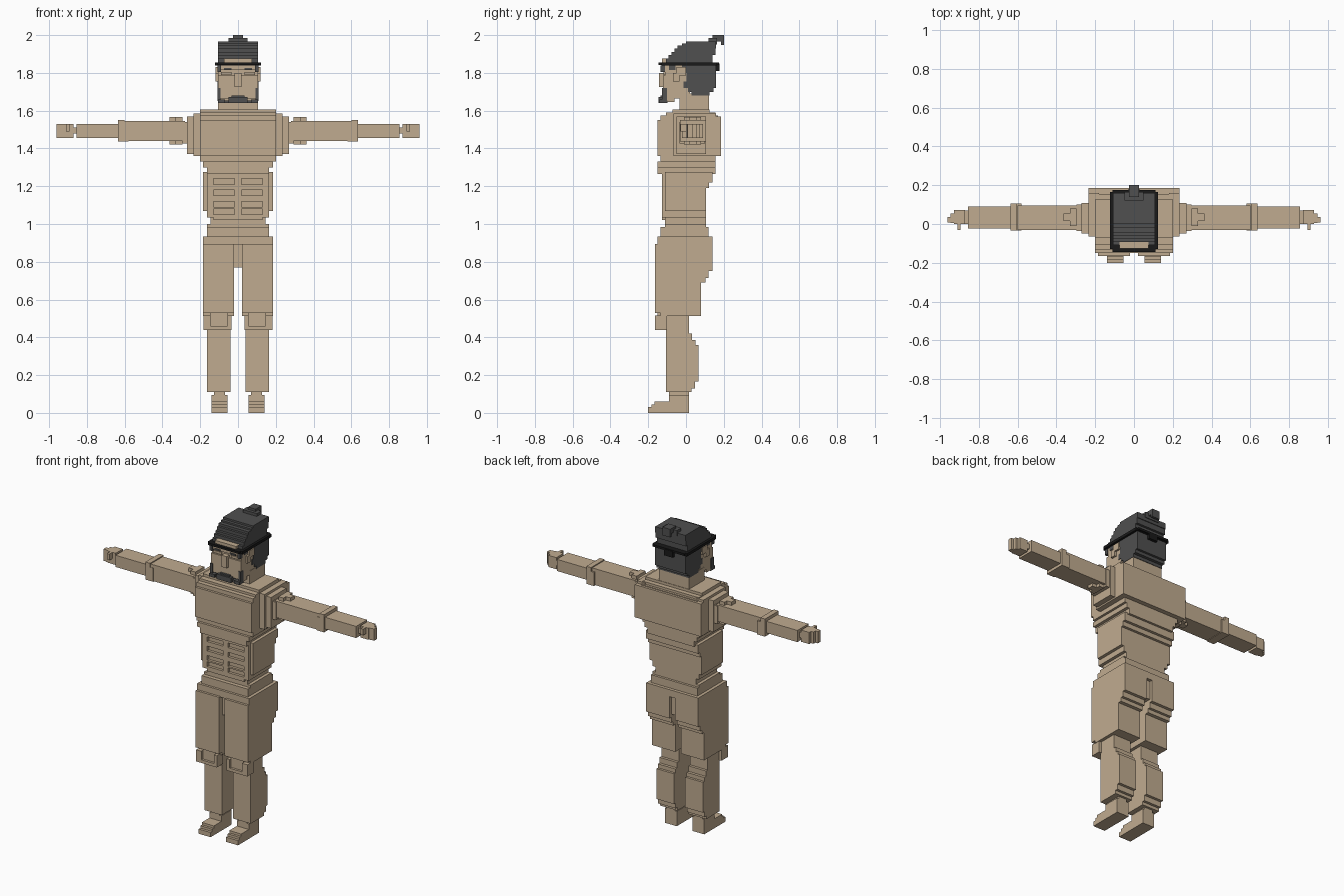
import bpy, bmesh

cube = bpy.data.objects.get("Cube")
if cube:
    bpy.data.objects.remove(cube, do_unlink=True)


def material(name, r, g, b):
    m = bpy.data.materials.new(name)
    m.use_nodes = True
    m.diffuse_color = (r, g, b, 1)
    m.node_tree.nodes["Principled BSDF"].inputs["Base Color"].default_value = (r, g, b, 1)
    return m


SKIN = material("tan_skin", 0.53, 0.41, 0.28)
HAIR = material("dark_grey_hair", 0.08, 0.08, 0.08)
BLACK = material("black_band", 0.01, 0.01, 0.01)


def part(name, mat, boxes, sides=(1,)):
    """One object from boxes (x0, x1, y0, y1, z0, z1); one copy per side."""
    for s in sides:
        bm = bmesh.new()
        for x0, x1, y0, y1, z0, z1 in boxes:
            verts = bmesh.ops.create_cube(bm, size=1)["verts"]
            for v in verts:
                v.co.x = s * (x1 if v.co.x > 0 else x0)
                v.co.y = y1 if v.co.y > 0 else y0
                v.co.z = z1 if v.co.z > 0 else z0
        bmesh.ops.recalc_face_normals(bm, faces=bm.faces)
        label = name if len(sides) == 1 else ("left_" if s > 0 else "right_") + name
        mesh = bpy.data.meshes.new(label)
        bm.to_mesh(mesh)
        bm.free()
        mesh.materials.append(mat)
        bpy.context.collection.objects.link(bpy.data.objects.new(label, mesh))


def layers(rows):
    """Centred stack of slabs: (half width, y0, y1, z0, z1)."""
    return [(-w, w, a, b, c, d) for w, a, b, c, d in rows]


BOTH = (1, -1)

# Feet and ankles
part("foot", SKIN, [
    (0.055, 0.14, -0.20, 0.015, 0, 0.03),
    (0.055, 0.14, -0.183, 0.015, 0.03, 0.045),
    (0.055, 0.14, -0.167, 0.015, 0.045, 0.06),
    (0.055, 0.14, -0.09, 0.015, 0.06, 0.095),
    (0.068, 0.128, -0.09, 0.015, 0.095, 0.112)], BOTH)

# Lower legs with a stepped calf
part("shin", SKIN, [(0.04, 0.165, -0.107, y, a, b) for y, a, b in (
    (0.03, 0.11, 0.13), (0.047, 0.13, 0.165), (0.065, 0.165, 0.36),
    (0.05, 0.36, 0.385), (0.032, 0.385, 0.42), (0.015, 0.42, 0.52))], BOTH)
part("knee_pad", SKIN, [
    (0.035, 0.182, -0.135, -0.10, 0.44, 0.53),
    (0.035, 0.182, -0.165, -0.13, 0.44, 0.46),
    (0.035, 0.055, -0.165, -0.13, 0.46, 0.515),
    (0.145, 0.182, -0.165, -0.13, 0.46, 0.515),
    (0.055, 0.145, -0.15, -0.13, 0.46, 0.53)], BOTH)

# Upper legs
part("thigh", SKIN, [(0.02, 0.185, f, y, a, b) for f, y, a, b in (
    (-0.135, 0.08, 0.512, 0.53), (-0.165, 0.08, 0.53, 0.69),
    (-0.165, 0.103, 0.69, 0.715), (-0.165, 0.12, 0.715, 0.75),
    (-0.165, 0.14, 0.75, 0.895))], BOTH)

# Hips
part("pelvis", SKIN, layers([
    (0.022, -0.13, 0.12, 0.77, 0.90),
    (0.185, -0.15, 0.14, 0.89, 0.935),
    (0.165, -0.135, 0.12, 0.935, 0.985),
    (0.165, -0.11, 0.105, 0.985, 1.0)]))

# Waist and ribs, widening upward
part("abdomen", SKIN, layers([
    (0.145, -0.11, 0.105, 1.0, 1.035),
    (0.165, -0.11, 0.105, 1.035, 1.07),
    (0.185, -0.11, 0.105, 1.07, 1.19),
    (0.185, -0.11, 0.122, 1.19, 1.22),
    (0.185, -0.11, 0.14, 1.22, 1.275)]))

# Stomach relief: columns with bars between the grooves
groove_z = (1.05, 1.09, 1.15, 1.21)
edges = [1.02] + [z + d for z in groove_z for d in (0, 0.03)] + [1.275]
bars = [(-0.13, 0.13, -0.127, -0.105, edges[i], edges[i + 1])
        for i in range(0, len(edges), 2)]
part("stomach_muscles", SKIN, bars + [
    (-0.018, 0.018, -0.127, -0.105, 1.02, 1.275),
    (0.13, 0.165, -0.127, -0.105, 1.035, 1.275),
    (-0.165, -0.13, -0.127, -0.105, 1.035, 1.275)])

# Chest and upper back
part("chest", SKIN, layers([
    (0.165, -0.15, 0.155, 1.265, 1.30),
    (0.185, -0.15, 0.155, 1.30, 1.33),
    (0.20, -0.135, 0.155, 1.33, 1.36),
    (0.20, -0.15, 0.17, 1.36, 1.55),
    (0.20, -0.135, 0.17, 1.55, 1.575),
    (0.20, -0.107, 0.155, 1.575, 1.59),
    (0.20, -0.072, 0.125, 1.59, 1.607),
    (0.235, 0.10, 0.185, 1.36, 1.57)]))

# Shoulders, stepping out toward the arms
part("shoulder", SKIN, [
    (0.18, 0.235, -0.065, 0.16, 1.36, 1.585),
    (0.22, 0.27, -0.05, 0.107, 1.37, 1.57),
    (0.26, 0.295, -0.035, 0.10, 1.425, 1.54)], BOTH)

# Arms
part("upper_arm", SKIN, [
    (0.28, 0.60, -0.03, 0.095, 1.44, 1.545),
    (0.295, 0.33, -0.01, 0.08, 1.42, 1.567),
    (0.33, 0.362, 0.015, 0.055, 1.42, 1.567)], BOTH)
part("elbow_band", SKIN, [
    (0.58, 0.602, -0.033, 0.105, 1.437, 1.525),
    (0.602, 0.635, -0.033, 0.105, 1.437, 1.55)], BOTH)
part("forearm", SKIN, [
    (0.60, 0.855, -0.022, 0.09, 1.455, 1.53),
    (0.85, 0.875, 0.0, 0.07, 1.478, 1.512)], BOTH)
part("hand", SKIN, [
    (0.87, 0.927, 0.0, 0.073, 1.455, 1.53),
    (0.92, 0.945, 0.005, 0.055, 1.455, 1.53),
    (0.945, 0.962, 0.008, 0.036, 1.455, 1.53),
    (0.893, 0.91, -0.03, 0.005, 1.49, 1.53)], BOTH)

# Neck and head
part("neck", SKIN, layers([(0.107, -0.035, 0.122, 1.60, 1.69)]))
part("head", SKIN, layers([
    (0.105, -0.105, -0.06, 1.645, 1.67),
    (0.105, -0.122, 0.02, 1.665, 1.785),
    (0.105, -0.112, 0.02, 1.785, 1.815),
    (0.105, -0.127, 0.02, 1.815, 1.84),
    (0.075, -0.127, -0.05, 1.855, 1.875),
    (0.018, -0.142, -0.11, 1.725, 1.80)]))
part("ear", SKIN, [
    (0.10, 0.118, -0.07, -0.035, 1.755, 1.80),
    (0.10, 0.118, -0.05, 0.0, 1.785, 1.83)], BOTH)
part("eye_lid", SKIN, [(0.035, 0.09, -0.12, -0.10, 1.79, 1.805)], BOTH)
part("eyebrow", HAIR, [(0.035, 0.075, -0.132, -0.11, 1.815, 1.825),
                       (0.09, 0.109, -0.135, -0.11, 1.805, 1.84)], BOTH)

# Beard
part("beard", HAIR, layers([
    (0.05, -0.145, -0.10, 1.64, 1.672),
    (0.107, -0.128, -0.098, 1.64, 1.655),
    (0.035, -0.135, -0.10, 1.672, 1.68)]))
part("beard_side", HAIR, [
    (0.07, 0.107, -0.14, -0.11, 1.64, 1.66),
    (0.092, 0.108, -0.128, -0.10, 1.65, 1.72)], BOTH)

# Hair on the sides and back of the head
part("back_hair", HAIR, layers([
    (0.109, 0.03, 0.125, 1.68, 1.70),
    (0.109, 0.01, 0.145, 1.70, 1.72),
    (0.109, -0.012, 0.16, 1.72, 1.755),
    (0.109, 0.002, 0.16, 1.755, 1.80),
    (0.109, -0.02, 0.16, 1.80, 1.84),
    (0.109, -0.09, -0.055, 1.815, 1.84)]))

# Hair above the band, swept back in steps
crown = ((-0.107, 0.14, 1.84), (-0.092, 0.14, 1.875), (-0.077, 0.155, 1.895),
         (-0.06, 0.155, 1.91), (-0.045, 0.16, 1.93), (-0.02, 0.16, 1.945),
         (0.0, 0.16, 1.955))
tops = [c[2] for c in crown[1:]] + [1.967]
part("crown_hair", HAIR, layers([(0.107, a, b, z, t) for (a, b, z), t in zip(crown, tops)]))
part("hair_knot", HAIR, layers([
    (0.05, 0.12, 0.165, 1.95, 1.985),
    (0.027, 0.14, 0.20, 1.967, 2.0),
    (0.027, 0.185, 0.20, 1.948, 1.967)]))

# Headband with its knot at the back
part("headband", BLACK, layers([
    (0.123, -0.13, 0.165, 1.838, 1.856),
    (0.11, -0.145, 0.175, 1.842, 1.856),
    (0.03, 0.155, 0.178, 1.81, 1.85)]))
